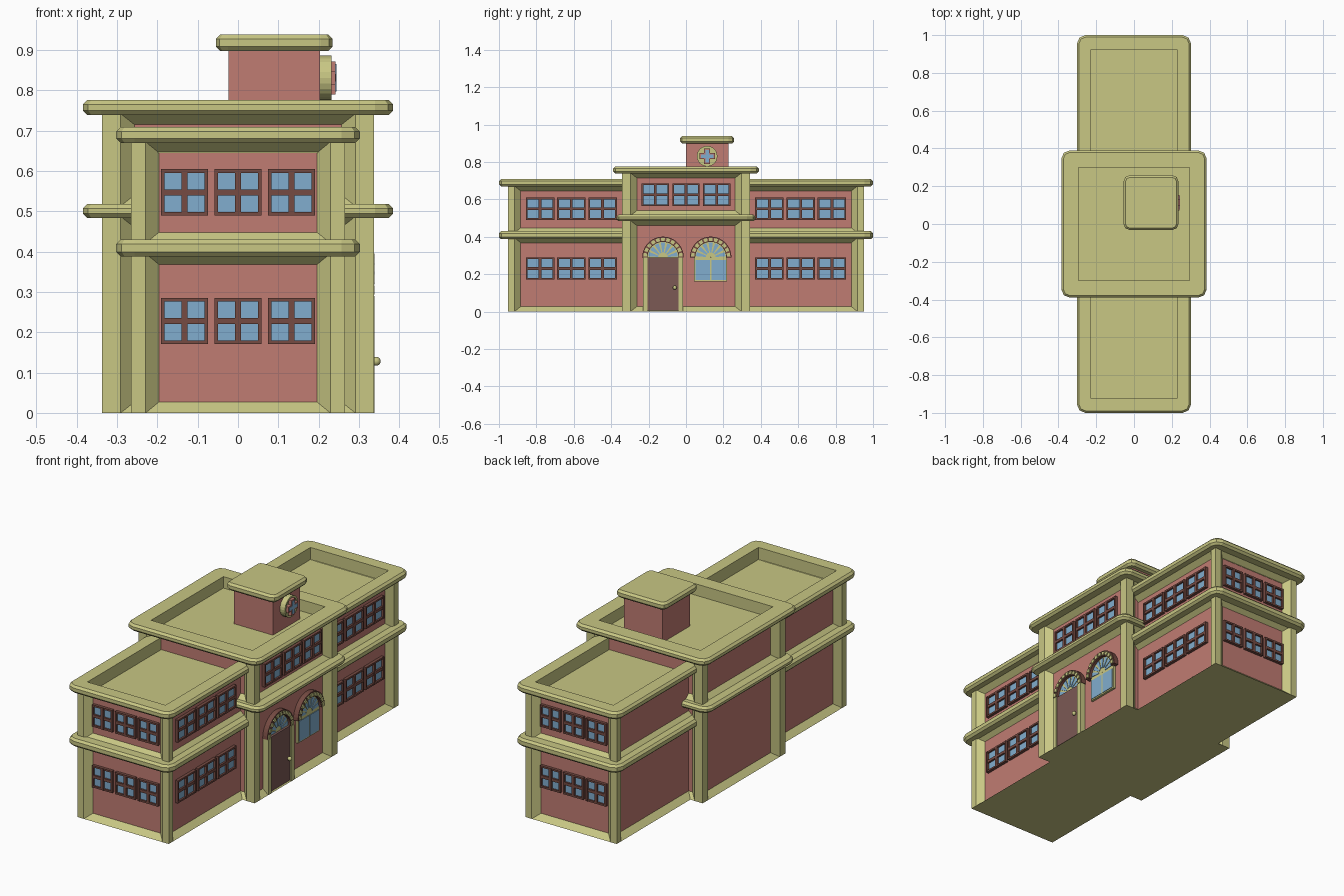
import bpy, bmesh
from math import sin, cos, pi, radians
from mathutils import Matrix

if "Cube" in bpy.data.objects:
    bpy.data.objects.remove(bpy.data.objects["Cube"])


def material(name, rgb):
    m = bpy.data.materials.new(name)
    m.use_nodes = True
    m.diffuse_color = (*rgb, 1)
    m.node_tree.nodes["Principled BSDF"].inputs["Base Color"].default_value = (*rgb, 1)
    return m


MATS = [material("cream stone", (0.58, 0.57, 0.23)),
        material("red brick", (0.53, 0.2, 0.17)),
        material("window glass", (0.22, 0.42, 0.62)),
        material("brown frame", (0.18, 0.07, 0.055)),
        material("door wood", (0.2, 0.1, 0.09))]
CREAM, BRICK, GLASS, BROWN, WOOD = range(5)

# Facade frames: along the wall, outward, up
SIDES = {"+x": lambda u, d, z: (d, u, z), "-x": lambda u, d, z: (-d, u, z),
         "+y": lambda u, d, z: (u, d, z), "-y": lambda u, d, z: (u, -d, z)}


def finish(name, bm):
    bmesh.ops.remove_doubles(bm, verts=bm.verts, dist=1e-5)
    bmesh.ops.recalc_face_normals(bm, faces=bm.faces)
    me = bpy.data.meshes.new(name)
    bm.to_mesh(me)
    bm.free()
    for m in MATS:
        me.materials.append(m)
    ob = bpy.data.objects.new(name, me)
    bpy.context.collection.objects.link(ob)
    return ob


def face(bm, pts, mat):
    bm.faces.new([bm.verts.new(p) for p in pts]).material_index = mat


def box(bm, side, u0, u1, d0, d1, z0, z1, mat):
    at = SIDES[side]
    v = [bm.verts.new(at(u, d, z)) for z in (z0, z1) for d in (d0, d1) for u in (u0, u1)]
    for q in ((0, 1, 3, 2), (4, 5, 7, 6), (0, 1, 5, 4), (2, 3, 7, 6), (0, 2, 6, 4), (1, 3, 7, 5)):
        bm.faces.new([v[i] for i in q]).material_index = mat


def arc(bm, side, cu, cz, r0, r1, a0, a1, d0, d1, n, mat):
    """Curved block between two radii, swept over an angle."""
    at = SIDES[side]
    loops = []
    for i in range(n + 1):
        a = radians(a0 + (a1 - a0) * i / n)
        loops.append([bm.verts.new(at(cu + r * cos(a), d, cz + r * sin(a)))
                      for r, d in ((r0, d0), (r1, d0), (r1, d1), (r0, d1))])
    for a, b in zip(loops, loops[1:]):
        for k in range(4):
            bm.faces.new((a[k], a[k - 1], b[k - 1], b[k])).material_index = mat
    if a1 - a0 < 360:
        for end in (loops[0], loops[-1]):
            bm.faces.new(end).material_index = mat


def storey(name, hx, hy, z0, z1, post, bevel, depth=0.03, rise=0.027):
    """Stone corner posts around four bevelled, sunken brick panels."""
    bm = bmesh.new()
    for side, at in SIDES.items():
        half, d = (hy, hx) if "x" in side else (hx, hy)
        a = half - post
        b = a - bevel
        for s in (-1, 1):
            face(bm, [at(s * half, d, z0), at(s * a, d, z0), at(s * a, d, z1), at(s * half, d, z1)], CREAM)
        outer = [at(u, d, z) for u, z in ((-a, z0), (a, z0), (a, z1), (-a, z1))]
        inner = [at(u, d - depth, z) for u, z in
                 ((-b, z0 + rise), (b, z0 + rise), (b, z1 - rise), (-b, z1 - rise))]
        for k in range(4):
            face(bm, [outer[k - 1], outer[k], inner[k], inner[k - 1]], CREAM)
        face(bm, inner, BRICK)
    if z0 == 0:
        floor = [(s * (hx - i), t * (hy - j), 0) for s, t in ((-1, -1), (1, -1), (1, 1), (-1, 1))
                 for i, j in (((post, 0), (0, 0), (0, post)) if s * t < 0 else ((0, post), (0, 0), (post, 0)))]
        face(bm, floor, CREAM)
    finish(name, bm)


def outline(hx, hy, r, cx=0, cy=0, seg=2):
    pts = []
    for q, (sx, sy) in enumerate(((1, 1), (-1, 1), (-1, -1), (1, -1))):
        for i in range(seg + 1):
            a = (q + i / seg) * pi / 2
            pts.append((cx + sx * (hx - r) + r * cos(a), cy + sy * (hy - r) + r * sin(a)))
    return pts


def band(name, hx, hy, z0, z1, rim=None, floor=None, cx=0, cy=0, r=0.045):
    """Stone ledge with eased edges; with a rim it becomes a parapet around a sunken roof."""
    bm = bmesh.new()
    e = 0.011
    spec = [(e, z0), (0, z0 + e), (0, z1 - e), (e, z1)]
    rings = [(outline(hx - i, hy - i, r - i, cx, cy), z) for i, z in spec]
    if rim:
        rings.insert(0, (outline(hx - rim + 0.003, hy - rim + 0.003, 0), z0))
        well = outline(hx - rim, hy - rim, 0)
        rings += [(well, z1), (well, floor)]
    loops = [[bm.verts.new((x, y, z)) for x, y in ring] for ring, z in rings]
    for a, b in zip(loops, loops[1:]):
        for k in range(len(a)):
            bm.faces.new((a[k - 1], a[k], b[k], b[k - 1]))
    bm.faces.new(loops[-1])
    if not rim:
        bm.faces.new(loops[0])
    finish(name, bm)


def window(bm, side, u, z, w, h, d):
    """Four-pane window: glass behind a brown frame with a cross bar."""
    t, m = 0.009, 0.0075
    l, r, lo, hi = u - w / 2, u + w / 2, z - h / 2, z + h / 2
    box(bm, side, l + t / 2, r - t / 2, d - 0.005, d + 0.006, lo + t / 2, hi - t / 2, GLASS)
    for a, b in ((l, l + t), (r - t, r), (u - m, u + m)):
        box(bm, side, a, b, d - 0.005, d + 0.016, lo, hi, BROWN)
    for a, b in ((lo, lo + t), (hi - t, hi), (z - m, z + m)):
        box(bm, side, l, r, d - 0.005, d + 0.0155, a, b, BROWN)


# Long wings
WX, WY, CX, CY = 0.265, 0.953, 0.337, 0.343
storey("wing_lower_storey", WX, WY, 0, 0.395, 0.036, 0.033)
storey("wing_upper_storey", WX, WY, 0.421, 0.672, 0.036, 0.033)
band("wing_middle_ledge", 0.302, 1.0, 0.388, 0.43)
band("wing_roof_parapet", 0.302, 1.0, 0.669, 0.709, rim=0.075, floor=0.645)

# Taller centre block
storey("centre_lower_storey", CX, CY, 0, 0.487, 0.046, 0.034)
storey("centre_upper_storey", CX, CY, 0.513, 0.742, 0.046, 0.034)
band("centre_middle_ledge", 0.385, 0.372, 0.484, 0.518)
band("centre_roof_parapet", 0.385, 0.39, 0.739, 0.776, rim=0.09, floor=0.716)

# Roof tower
TX, TY = 0.09, 0.113
bm = bmesh.new()
box(bm, "+x", TY - 0.113, TY + 0.113, TX - 0.113, TX + 0.113, 0.71, 0.905, BRICK)
finish("roof_tower", bm)
band("tower_cap", 0.145, 0.144, 0.898, 0.938, cx=TX, cy=TY, r=0.03)

# Round tower badge with a cross
bm = bmesh.new()
arc(bm, "+x", TY, 0.831, 0.001, 0.046, 0, 360, 0.19, 0.226, 24, CREAM)
arc(bm, "+x", TY, 0.831, 0.045, 0.055, 0, 360, 0.19, 0.232, 24, CREAM)
for long, wide, d, mat in ((0.041, 0.016, 0.242, BRICK), (0.034, 0.009, 0.2435, GLASS)):
    box(bm, "+x", TY - long, TY + long, 0.22, d, 0.831 - wide, 0.831 + wide, mat)
    box(bm, "+x", TY - wide, TY + wide, 0.22, d + 0.0003, 0.831 - long, 0.831 + long, mat)
finish("tower_badge", bm)

# Rows of windows
bm = bmesh.new()
for z in (0.228, 0.547):
    for k in (-1, 0, 1):
        for side in ("+y", "-y"):
            window(bm, side, k * 0.133, z, 0.117, 0.115, WY - 0.03)
        for s in (-1, 1):
            window(bm, "+x", s * 0.613 + k * 0.167, z + 0.003, 0.152, 0.118, WX - 0.03)
for k in (-1, 0, 1):
    window(bm, "+x", k * 0.164, 0.625, 0.147, 0.122, CX - 0.03)
finish("windows", bm)

# Fan lights with banded arches over the door and the centre window
SPRING, WALL = 0.29, CX - 0.03
for name, u in (("door_arch", -0.123), ("window_arch", 0.132)):
    bm = bmesh.new()
    arc(bm, "+x", u, SPRING, 0.001, 0.086, 0, 180, WALL - 0.005, WALL + 0.012, 16, CREAM)
    arc(bm, "+x", u, SPRING, 0.083, 0.111, 0, 180, WALL - 0.005, WALL + 0.027, 20, BROWN)
    for i in range(7):
        a = 180 / 7 * i
        arc(bm, "+x", u, SPRING, 0.026, 0.079, a + 4.5, a + 21, WALL, WALL + 0.015, 3, GLASS)
    for i in range(11):
        a = 180 / 11 * i
        arc(bm, "+x", u, SPRING, 0.087, 0.105, a + 2.5, a + 14, WALL, WALL + 0.032, 2, CREAM)
    finish(name, bm)

# Door leaf, jambs and knob
bm = bmesh.new()
box(bm, "+x", -0.206, -0.04, WALL - 0.005, WALL + 0.024, 0.004, SPRING, WOOD)
for a, b in ((-0.231, -0.205), (-0.041, -0.015)):
    box(bm, "+x", a, b, WALL - 0.005, WALL + 0.031, 0, SPRING, CREAM)
finish("front_door", bm)
bm = bmesh.new()
bmesh.ops.create_uvsphere(bm, u_segments=12, v_segments=8, radius=0.011,
                          matrix=Matrix.Translation((WALL + 0.036, -0.06, 0.128)))
for f in bm.faces:
    f.smooth = True
finish("door_knob", bm)

# Two-pane window under the second arch
bm = bmesh.new()
box(bm, "+x", 0.044, 0.22, WALL - 0.005, WALL + 0.012, 0.162, SPRING, CREAM)
for a, b in ((0.051, 0.128), (0.136, 0.213)):
    box(bm, "+x", a, b, WALL, WALL + 0.015, 0.169, 0.276, GLASS)
finish("arched_window", bm)
